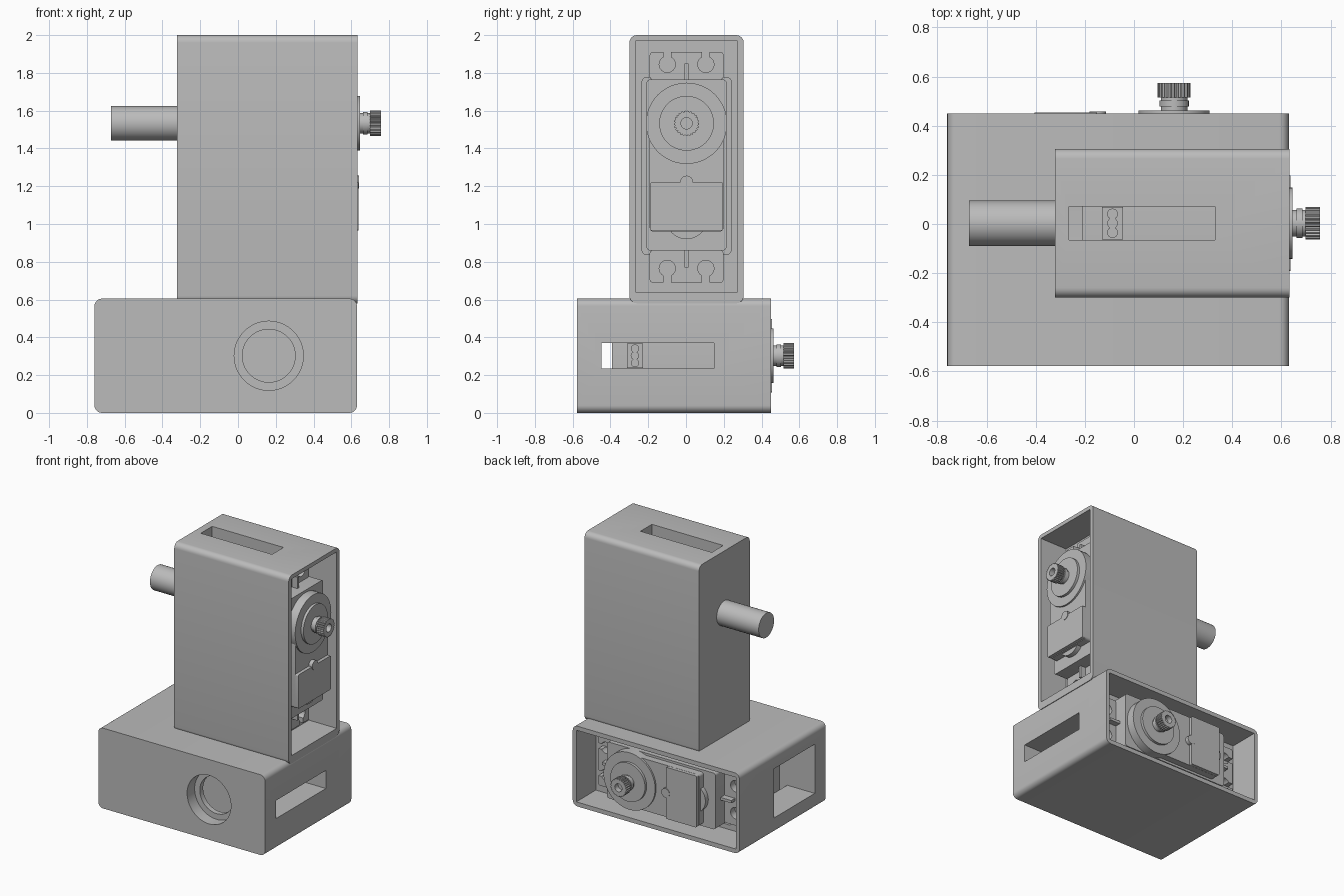
import bpy, bmesh
from math import cos, sin, pi, radians
from mathutils import Matrix

if "Cube" in bpy.data.objects:
    bpy.data.objects.remove(bpy.data.objects["Cube"])

grey = bpy.data.materials.new("light_grey")
grey.use_nodes = True
grey.diffuse_color = (0.5, 0.5, 0.5, 1)
grey.node_tree.nodes["Principled BSDF"].inputs["Base Color"].default_value = (0.5, 0.5, 0.5, 1)

# Local frames: u runs along the housing, v across it, w out of its open face
UPPER = Matrix(((0, 0, 1, 0), (0, -1, 0, 0.003), (1, 0, 0, 0), (0, 0, 0, 1)))
LOWER = Matrix(((1, 0, 0, -1.37), (0, 0, 1, -0.183), (0, -1, 0, 0.3025), (0, 0, 0, 1)))
AXIS = 1.533   # u position of the output axis
FACE = 0.632   # w position of the open face


def circle(r, u=AXIS, v=0, n=48):
    return [(u + r * cos(2 * pi * i / n), v + r * sin(2 * pi * i / n)) for i in range(n)]


def rect(u0, u1, v0, v1, r=0, n=6):
    if not r:
        return [(u0, v0), (u1, v0), (u1, v1), (u0, v1)]
    pts = []
    corners = ((u1 - r, v1 - r), (u0 + r, v1 - r), (u0 + r, v0 + r), (u1 - r, v0 + r))
    for k, (cu, cv) in enumerate(corners):
        for i in range(n + 1):
            a = pi / 2 * (k + i / n)
            pts.append((cu + r * cos(a), cv + r * sin(a)))
    return pts


def prism(name, pts, w0, w1, frame):
    """Extrude a (u, v) outline from w0 to w1."""
    bm = bmesh.new()
    face = bm.faces.new([bm.verts.new((u, v, w0)) for u, v in pts])
    ext = bmesh.ops.extrude_face_region(bm, geom=[face])["geom"]
    bmesh.ops.translate(bm, vec=(0, 0, w1 - w0),
                        verts=[g for g in ext if isinstance(g, bmesh.types.BMVert)])
    bmesh.ops.recalc_face_normals(bm, faces=bm.faces)
    bm.transform(frame)
    me = bpy.data.meshes.new(name)
    bm.to_mesh(me)
    bm.free()
    me.materials.append(grey)
    ob = bpy.data.objects.new(name, me)
    bpy.context.collection.objects.link(ob)
    return ob


def cut(ob, pts, w0, w1, frame):
    """Subtract a prism from ob."""
    cutter = prism("cutter", pts, w0, w1, frame)
    mod = ob.modifiers.new("cut", "BOOLEAN")
    mod.operation, mod.solver, mod.object = "DIFFERENCE", "EXACT", cutter
    bpy.context.view_layer.objects.active = ob
    bpy.ops.object.modifier_apply(modifier=mod.name)
    bpy.data.objects.remove(cutter)


def housing(name, u0, back, frame):
    ob = prism(name, rect(u0, 2.0, -0.3025, 0.3025, 0.04), back, FACE, frame)
    cut(ob, rect(0.64, 1.97, -0.27, 0.27), 0.40, 0.8, frame)                # tab recess
    cut(ob, rect(0.84, 1.775, -0.235, 0.235, 0.02), -0.265, 0.5, frame)     # body pocket
    cut(ob, rect(1.7, 2.1, -0.068, 0.068), -0.265, 0.33, frame)             # cable slot
    return ob


def servo(side, f):
    def part(name, pts, w0, w1):
        return prism(side + "_" + name, pts, w0, w1, f)

    # Case and its stepped cover
    part("motor_case", rect(0.86, 1.765, -0.212, 0.212, 0.02), -0.21, 0.56)
    part("cover", rect(0.96, AXIS, -0.195, 0.195, 0.02), 0.55, 0.612)
    part("cover_round_end", circle(0.11, 1.03), 0.55, 0.595)
    part("cover_plate", rect(0.965, 1.22, -0.194, 0.194, 0.01), 0.60, 0.637)
    part("cover_bump", circle(0.034, 1.222, 0, 24), 0.60, 0.641)
    part("gear_dome", circle(0.215), 0.55, 0.625)
    part("gear_collar", circle(0.145), 0.62, 0.645)

    # Mounting tabs with open screw slots and a stiffening rib
    for end, u0, u1, hole, out in (("outer", 1.765, 1.91, 1.845, 1), ("inner", 0.69, 0.86, 0.765, -1)):
        tab = part(end + "_tab", rect(u0, u1, -0.195, 0.195, 0.015), 0.401, 0.455)
        for v in (-0.102, 0.102):
            cut(tab, circle(0.043, hole, v, 24), 0.3, 0.6, f)
            lo, hi = sorted((hole, hole + out * 0.2))
            cut(tab, rect(lo, hi, v - 0.02, v + 0.02), 0.3, 0.6, f)
        part(end + "_rib", rect(u0 + (0.08 if out < 0 else 0), u1 - (0.06 if out > 0 else 0),
                                -0.01, 0.01), 0.45, 0.50)

    # Splined output shaft with a screw hole
    part("shaft_neck", circle(0.054, n=32), 0.64, 0.70)
    part("shaft_flange", circle(0.06, n=32), 0.662, 0.685)
    teeth = 25
    spline = part("shaft_spline", [(AXIS + r * cos(a), r * sin(a)) for k in range(teeth)
                                   for r, a in ((0.060, 2 * pi * k / teeth),
                                                (0.067, 2 * pi * (k + 0.3) / teeth),
                                                (0.067, 2 * pi * (k + 0.7) / teeth))], 0.698, 0.756)
    cut(spline, circle(0.03, n=24), 0.715, 0.8, f)

    # Cable outlet with three wires
    part("cable_outlet", rect(1.75, 1.83, -0.066, 0.066), -0.13, -0.045)
    for k, v in enumerate((-0.038, 0, 0.038)):
        w = prism(side + "_wire_" + str(k + 1), circle(0.022, -0.0875, v, 16), 0, 0.06, Matrix())
        # turn the wire so that it points along u
        turn = Matrix(((0, 0, 1, 1.78), (0, 1, 0, 0), (1, 0, 0, 0), (0, 0, 0, 1)))
        w.data.transform(f @ turn)
        w.data.flip_normals()


# Lower housing: stepped bore at the front, wire opening on the far end
base = housing("lower_housing", 0.61, -0.395, LOWER)
cut(base, rect(0.5, 0.9, -0.185, 0.185), -0.265, 0.22, LOWER)
cut(base, circle(0.183, n=64), -0.5, -0.305, LOWER)
cut(base, circle(0.14, n=64), -0.5, -0.2, LOWER)
servo("lower_servo", LOWER)

# Upper housing with the pivot pin on its closed side
housing("upper_housing", 0.58, -0.322, UPPER)
prism("pivot_pin", circle(0.092), -0.672, -0.30, UPPER)
servo("upper_servo", UPPER)

# Smooth the round walls, keep the edges sharp
bpy.ops.object.select_all(action="DESELECT")
for ob in bpy.context.scene.objects:
    if ob.type == "MESH" and ob.data.materials and ob.data.materials[0] == grey:
        ob.select_set(True)
        bpy.context.view_layer.objects.active = ob
bpy.ops.object.shade_smooth_by_angle(angle=radians(30))
